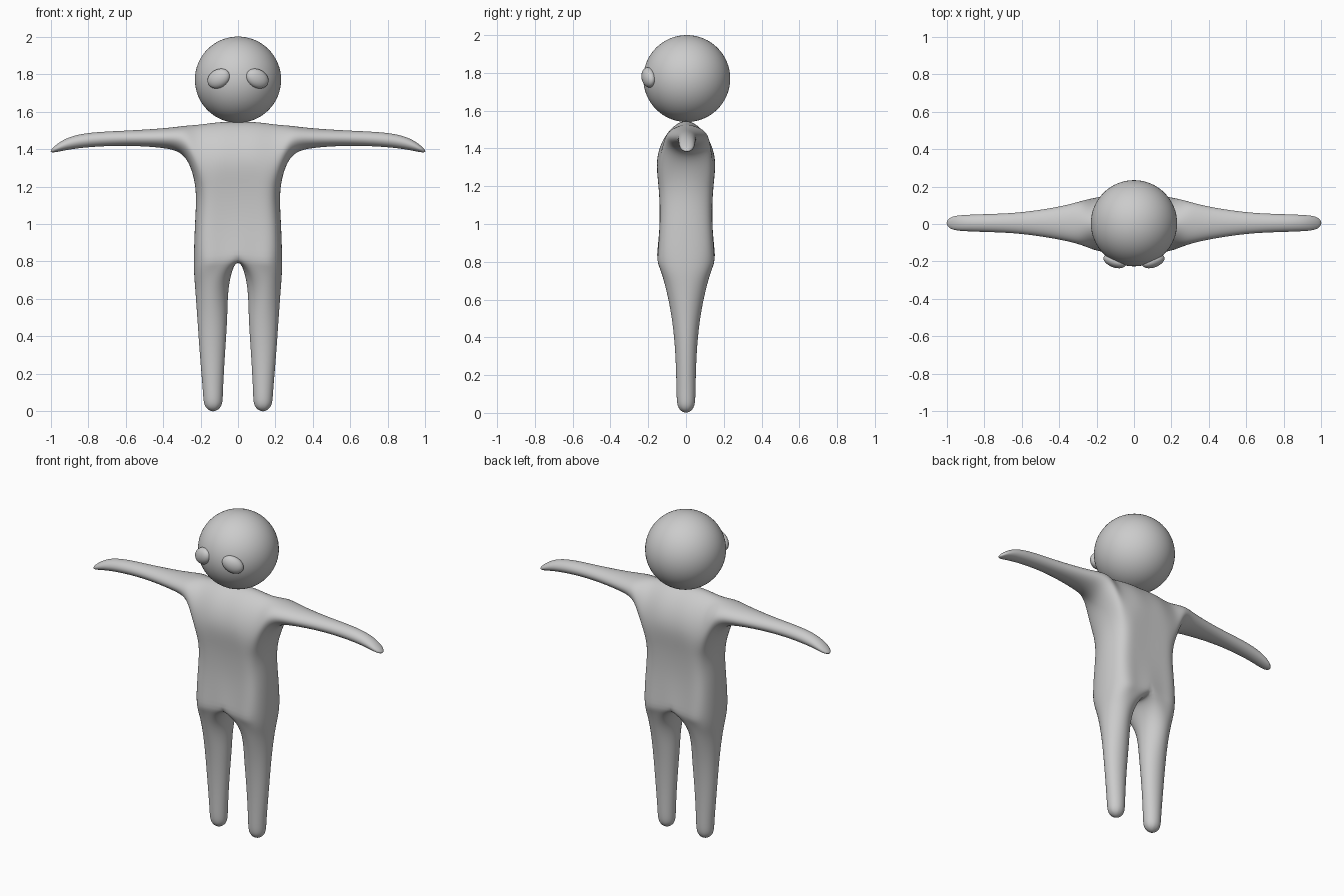
import bpy, bmesh, math

if "Cube" in bpy.data.objects:
    bpy.data.objects.remove(bpy.data.objects["Cube"])

bm = bmesh.new()


def V(x, y, z):
    return bm.verts.new((x, y, z))


def strip(a, b, closed=False):
    n = len(a)
    for i in range(n if closed else n - 1):
        j = (i + 1) % n
        bm.faces.new((a[i], a[j], b[j], b[i]))


def fan(ring, tip):
    for i in range(len(ring)):
        bm.faces.new((ring[i], ring[(i + 1) % len(ring)], tip))


def torso_row(w, d, z):
    front = [(0, -d), (.1, -d), (w - .035, -.84 * d)]
    pts = front + [(w, 0)] + [(x, -y) for x, y in reversed(front)]
    return [V(x, y, z) for x, y in pts]


def chest_row(d, z, drop, s):
    return [V(0, s * d, z), V(.1, s * d, z), V(.2, s * d * .92, z - drop)]


# torso, right half
hip = torso_row(.235, .148, .81)
waist = torso_row(.228, .139, 1.02)
pit = torso_row(.229, .145, 1.2)
strip(hip, waist)
strip(waist, pit)
top = [V(0, 0, 1.545), V(.1, 0, 1.543), V(.2, 0, 1.532)]
sides = []
for s, base in ((-1, pit[:3]), (1, pit[:3:-1])):
    low = chest_row(.152, 1.34, 0, s)
    high = chest_row(.104, 1.47, .005, s)
    for a, b in ((base, low), (low, high), (high, top)):
        strip(a, b)
    sides.append((low[2], high[2]))

# arm
ring = [pit[3], pit[2], *sides[0], top[2], *reversed(sides[1]), pit[4]]
for x, zt, zb, hw in ((.28, 1.523, 1.35, .118), (.4, 1.511, 1.405, .088),
                      (.6, 1.498, 1.417, .058), (.78, 1.487, 1.411, .048),
                      (.9, 1.462, 1.397, .043), (.97, 1.422, 1.384, .033)):
    nxt = []
    for k in range(8):
        a = k * math.pi / 4
        nxt.append(V(x, .005 - hw * math.sin(a), (zt + zb) / 2 - (zt - zb) / 2 * math.cos(a)))
    strip(ring, nxt, True)
    ring = nxt
fan(ring, V(1.0, .005, 1.388))

# leg
ring = hip + [V(0, 0, .8)]
for z, xi, xo, d in ((.68, .046, .23, .113), (.5, .058, .217, .075), (.3, .07, .203, .056),
                     (.12, .08, .188, .05), (.035, .088, .178, .042)):
    nxt = []
    for k in range(8):
        a = math.radians(-135 + 45 * k)
        nxt.append(V((xi + xo) / 2 + (xo - xi) / 2 * math.cos(a), d * math.sin(a), z))
    strip(ring, nxt, True)
    ring = nxt
fan(ring, V(.133, 0, 0))

# soft crease along the hem of the torso
crease = bm.edges.layers.float.new("crease_edge")
for a, b in ((0, 1), (1, 2), (4, 5), (5, 6)):
    bm.edges.get((hip[a], hip[b]))[crease] = .45

# mirror to the left half
bmesh.ops.mirror(bm, geom=bm.verts[:] + bm.edges[:] + bm.faces[:], axis='X', merge_dist=.0001)
bmesh.ops.remove_doubles(bm, verts=bm.verts[:], dist=.0001)
bmesh.ops.recalc_face_normals(bm, faces=bm.faces[:])
mesh = bpy.data.meshes.new("body")
bm.to_mesh(mesh)
bm.free()
body = bpy.data.objects.new("body", mesh)
bpy.context.collection.objects.link(body)
mesh.shade_smooth()
sub = body.modifiers.new("smooth", 'SUBSURF')
sub.levels = sub.render_levels = 3

# push the cage out so the smoothed skin passes through the given points
goal = [v.co.copy() for v in mesh.vertices]
for _ in range(5):
    skin = body.evaluated_get(bpy.context.evaluated_depsgraph_get())
    now = [v.co.copy() for v in skin.to_mesh().vertices[:len(goal)]]
    skin.to_mesh_clear()
    for v, g, n in zip(mesh.vertices, goal, now):
        v.co += (g - n) * .8
    mesh.update()
    mesh.update_tag()
    bpy.context.view_layer.update()

# head
bpy.ops.mesh.primitive_uv_sphere_add(segments=64, ring_count=32, radius=.23, location=(0, .004, 1.77))
head = bpy.context.object
head.name = "head"
head.data.shade_smooth()

# eyes: ellipsoids leaning so the lower half sits further out
for s, name in ((-1, "left_eye"), (1, "right_eye")):
    bpy.ops.mesh.primitive_uv_sphere_add(segments=32, ring_count=16, radius=1,
                                         location=(s * .103, -.198, 1.776))
    eye = bpy.context.object
    eye.name = name
    for v in eye.data.vertices:
        x, y, z = v.co
        v.co = (x * .061 - s * z * .014, y * .034, z * .053)
    eye.rotation_euler.z = s * math.radians(20)
    eye.data.shade_smooth()
